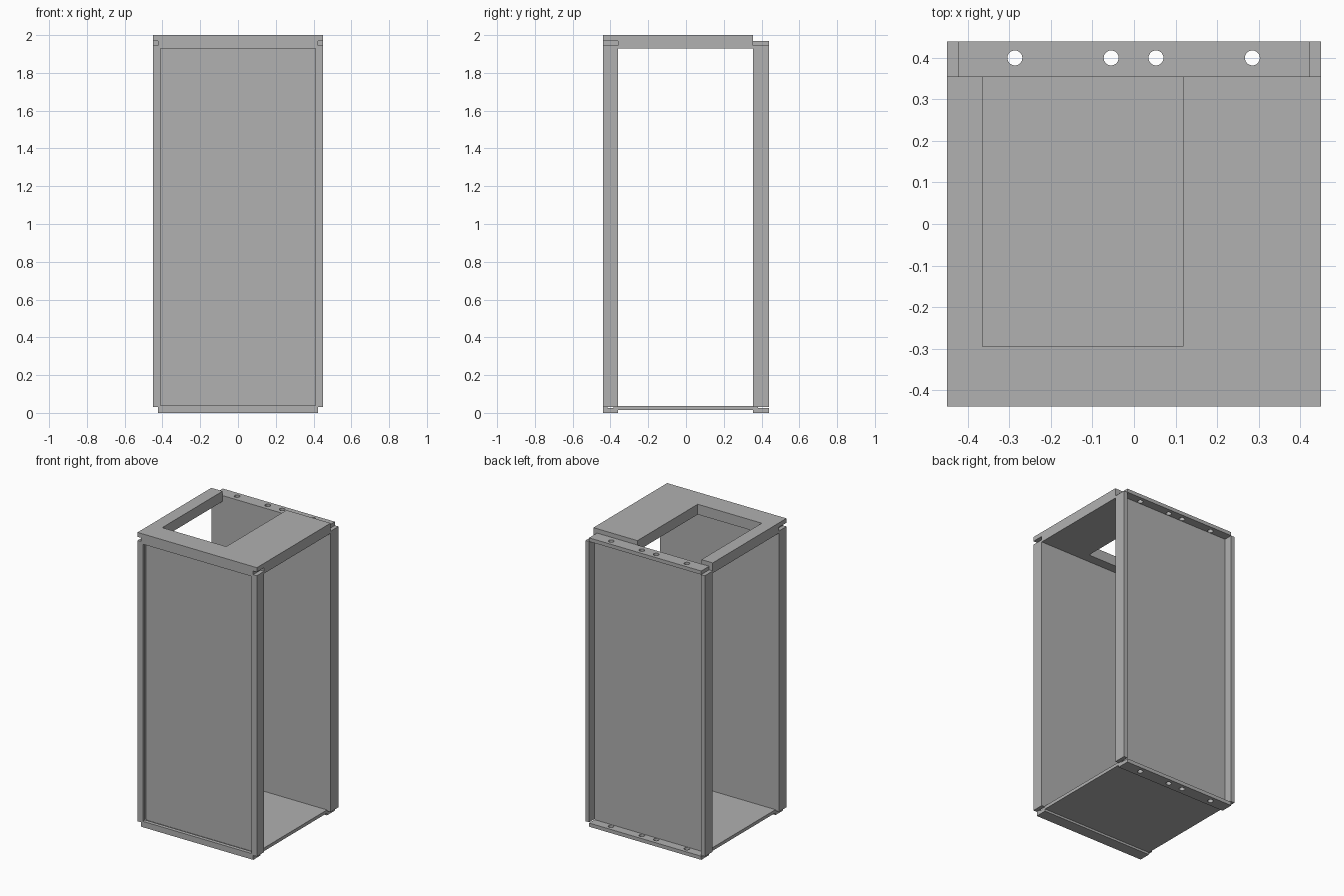
import bpy
import bmesh

if "Cube" in bpy.data.objects:
    bpy.data.objects.remove(bpy.data.objects["Cube"])

# Single sheet-metal grey
grey = bpy.data.materials.new("metal grey")
grey.use_nodes = True
COLOUR = (0.44, 0.44, 0.44, 1)
grey.diffuse_color = COLOUR
grey.node_tree.nodes["Principled BSDF"].inputs["Base Color"].default_value = COLOUR

# Overall sizes
W, F, B = 0.45, -0.44, 0.44      # half width, front edge, back edge
IN = 0.423                       # half width inside the side walls
PF, PB = -0.36, 0.355            # inner faces of front and back panels
T = 0.025                        # sheet thickness
LOW, HIGH, RIM = 0.03, 1.945, 1.97


def prism(name, outline, z0, z1):
    """Extrude a flat outline from z0 up to z1."""
    bm = bmesh.new()
    face = bm.faces.new([bm.verts.new((x, y, z0)) for x, y in outline])
    top = bmesh.ops.extrude_face_region(bm, geom=[face])["geom"]
    verts = [v for v in top if isinstance(v, bmesh.types.BMVert)]
    bmesh.ops.translate(bm, verts=verts, vec=(0, 0, z1 - z0))
    bmesh.ops.recalc_face_normals(bm, faces=bm.faces)
    mesh = bpy.data.meshes.new(name)
    bm.to_mesh(mesh)
    bm.free()
    mesh.materials.append(grey)
    obj = bpy.data.objects.new(name, mesh)
    bpy.context.collection.objects.link(obj)
    return obj


def box(name, x0, x1, y0, y1, z0, z1):
    return prism(name, [(x0, y0), (x1, y0), (x1, y1), (x0, y1)], z0, z1)


def drill(obj, z):
    """Cut the row of four round mounting holes through a flange."""
    for x in (-0.287, -0.055, 0.053, 0.285):
        bpy.ops.mesh.primitive_cylinder_add(
            vertices=32, radius=0.018, depth=0.2, location=(x, 0.4, z))
        cutter = bpy.context.object
        cutter.hide_render = True
        mod = obj.modifiers.new("hole", "BOOLEAN")
        mod.operation = "DIFFERENCE"
        mod.solver = "EXACT"
        mod.object = cutter
        bpy.context.view_layer.objects.active = obj
        bpy.ops.object.modifier_apply(modifier=mod.name)
        bpy.data.objects.remove(cutter)


# Recessed front and back panels
box("front_panel", -IN, IN, PF - T, PF, T, 1.93)
box("back_panel", -IN, IN, PB, PB + T, T, HIGH)

# Side walls of both trays, and the narrow lips on the front tray
for side, s in (("left", 1), ("right", -1)):
    x0, x1 = sorted((s * IN, s * W))
    box(f"front_{side}_wall", x0, x1, F, PF, LOW, HIGH)
    box(f"back_{side}_wall", x0, x1, PB, B, LOW, HIGH)
    x0, x1 = sorted((s * 0.41, s * IN))
    box(f"front_{side}_lip", x0, x1, F, F + T, 0.04, 1.93)

# Bottom flanges, front lip and floor
box("front_bottom_flange", -IN, IN, F, PF, 0, T)
box("front_bottom_lip", -IN, IN, F, F + T, T, 0.04)
box("floor", -IN, IN, PF, PB, 0.015, 0.037)
drill(box("back_bottom_flange", -IN, IN, PB, B, 0, T), T / 2)

# Drilled flange at the top of the back tray
drill(box("back_top_flange", -IN, IN, PB, B, HIGH, RIM), HIGH)

# Thick top cover with a notch open to the back, relieved at its front corners
notch = [(W, PB), (0.118, PB), (0.118, -0.295),
         (-0.365, -0.295), (-0.365, PB), (-W, PB)]
prism("top_cover", [(-W, F), (W, F)] + notch, RIM, 2)
prism("top_cover_skirt",
      [(-W, PF), (-IN, PF), (-IN, F), (IN, F), (IN, PF), (W, PF)] + notch,
      1.93, RIM)
